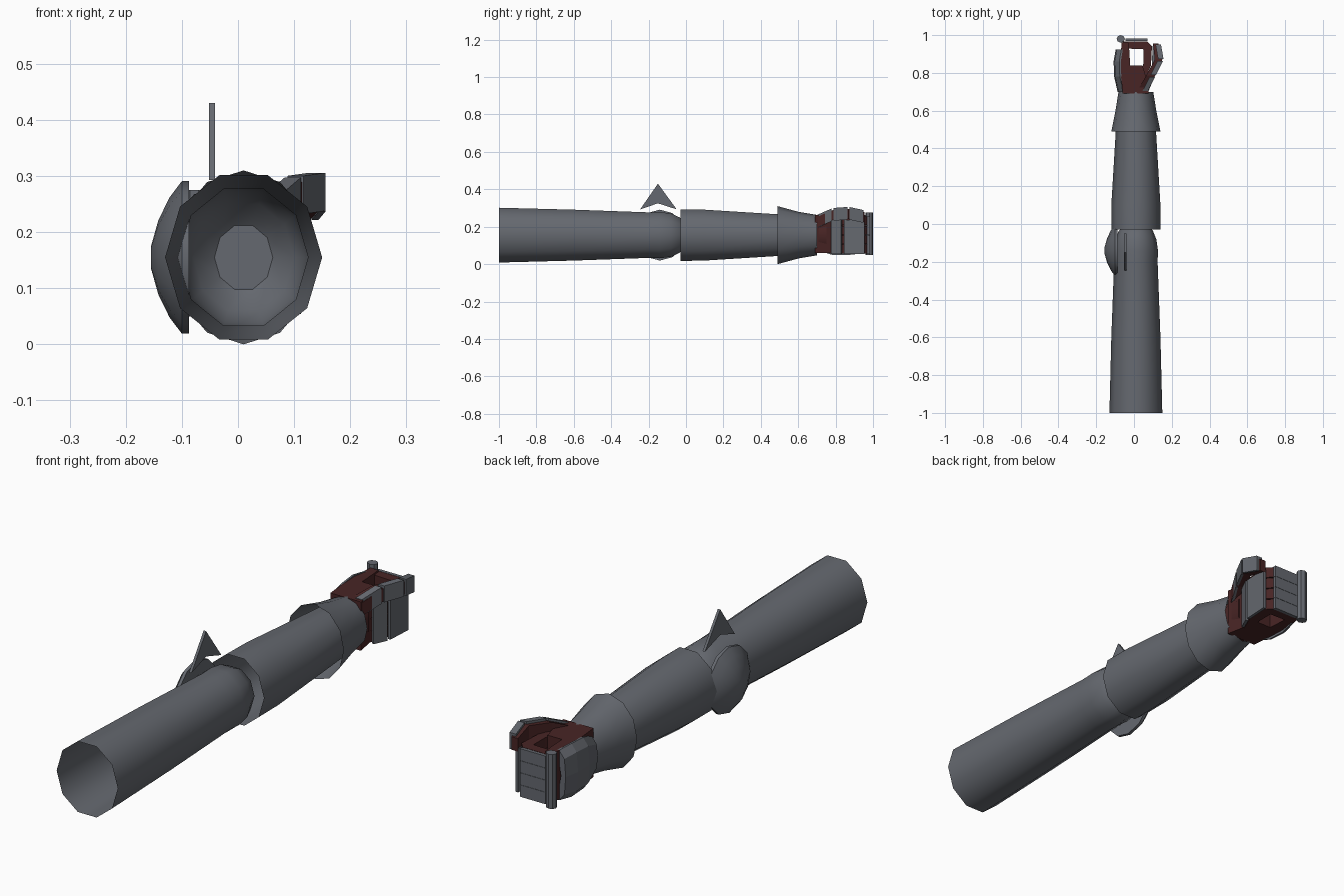
import bpy, bmesh, math
from mathutils import Vector

cube = bpy.data.objects.get("Cube")
if cube:
    bpy.data.objects.remove(cube)


def material(name, rgb):
    m = bpy.data.materials.new(name)
    m.use_nodes = True
    m.diffuse_color = (*rgb, 1)
    for node in m.node_tree.nodes:
        if node.type == 'BSDF_PRINCIPLED':
            node.inputs["Base Color"].default_value = (*rgb, 1)
            node.inputs["Roughness"].default_value = 0.7
    return m


GREY = material("steel grey", (0.13, 0.14, 0.16))
RED = material("dark red glove", (0.065, 0.018, 0.018))
CX, CZ = 0.01, 0.155


def finish(name, bm, mat, smooth=0):
    bmesh.ops.recalc_face_normals(bm, faces=bm.faces)
    mesh = bpy.data.meshes.new(name)
    bm.to_mesh(mesh)
    bm.free()
    mesh.materials.append(mat)
    ob = bpy.data.objects.new(name, mesh)
    bpy.context.collection.objects.link(ob)
    if smooth:
        bpy.ops.object.select_all(action='DESELECT')
        ob.select_set(True)
        bpy.context.view_layer.objects.active = ob
        bpy.ops.object.shade_smooth_by_angle(angle=math.radians(smooth))
    return ob


def loft(name, rings, mat, caps=(False, False), smooth=0):
    """Skin a list of equally long point rings."""
    bm = bmesh.new()
    rows = [[bm.verts.new(p) for p in ring] for ring in rings]
    n = len(rows[0])
    for a, b in zip(rows, rows[1:]):
        for i in range(n):
            j = (i + 1) % n
            bm.faces.new((a[i], a[j], b[j], b[i]))
    for row, cap in zip((rows[0], rows[-1]), caps):
        if cap:
            bm.faces.new(row)
    return finish(name, bm, mat, smooth)


def tube(name, sides, stations, caps=(False, False), mat=GREY, phase=0):
    """Elliptical tube along y from (y, x radius, z radius) stations."""
    angles = [phase + math.tau * i / sides for i in range(sides)]
    rings = [[(CX + rx * math.cos(a), y, CZ + rz * math.sin(a)) for a in angles]
             for y, rx, rz in stations]
    return loft(name, rings, mat, caps, 40)


def prism(name, outline, z0, z1, mat):
    """Extrude an (x, y) outline upward."""
    return loft(name, [[(x, y, z) for x, y in outline] for z in (z0, z1)],
                mat, (True, True))


def plate(name, path, z0, z1, thick, mat=GREY):
    """Upright bent sheet following an (x, y) path, thickened to its left."""
    pts = [Vector(p) for p in path]
    outer = []
    for i, p in enumerate(pts):
        d = (pts[min(i + 1, len(pts) - 1)] - pts[max(i - 1, 0)]).normalized()
        outer.append(p + Vector((-d.y, d.x)) * thick)
    return prism(name, pts + outer[::-1], z0, z1, mat)


# Arm: upper sleeve with rounded elbow end, forearm sleeve, flared cuff
tube("upper_arm", 10, [(-1, .14, .154), (-.6, .13, .143), (-.2, .115, .128),
                       (-.14, .117, .13), (-.08, .108, .122),
                       (-.035, .09, .1), (0, .052, .06)], (False, True))
tube("forearm", 10, [(-.03, .13, .145), (.1, .13, .143), (.6, .1, .11)])
tube("wrist_cuff", 12, [(.49, .13, .155), (.6, .108, .125), (.7, .092, .108)])

# Elbow guard: domed disc on the outer side, with a flat back
rings = [[(x, -.14 + r * math.cos(math.tau * i / 12),
           CZ + r * math.sin(math.tau * i / 12)) for i in range(12)]
         for x, r in [(-.087, .136), (-.1, .136), (-.122, .107), (-.142, .066), (-.155, .02)]]
loft("elbow_guard", rings, GREY, (True, True), 40)

# Elbow fin: notched triangular blade
fin = [(-.245, .293), (-.15, .43), (-.05, .293), (-.15, .325)]
loft("elbow_fin", [[(x, y, z) for y, z in fin] for x in (-.052, -.041)],
     GREY, (True, True))

# Glove: wrist, palm slab and heel leave a hollow inside the fist
tube("glove_wrist", 8, [(.62, .07, .09), (.7, .072, .095), (.75, .07, .098)],
     (True, True), RED, math.pi / 8)
prism("glove_palm", [(-.06, .69), (.08, .69), (.06, .79), (.045, .84),
                     (-.02, .84), (-.025, .92), (-.03, .96), (-.065, .96),
                     (-.075, .85)], .06, .262, RED)

# Four curled fingers, each with a knuckle-side and two palm-side plates
ROW = .05
for i in range(4):
    lo = .058 + i * ROW
    hi = lo + ROW - .004
    prism(f"finger_{i + 1}", [(-.065, .93), (-.06, .967), (.07, .967), (.095, .94),
                              (.09, .84), (.06, .77), (.035, .79), (.05, .85),
                              (.05, .925)], lo, hi, RED)
    plate(f"finger_front_plate_{i + 1}", [(.072, .969), (-.045, .969)][::-1],
          lo - .003, hi, .014)
    if i < 3:
        plate(f"finger_middle_plate_{i + 1}", [(.1, .955), (.094, .845)],
              lo - .004, hi, .012)
        plate(f"finger_tip_plate_{i + 1}", [(.092, .835), (.067, .78)],
              lo - .004, hi, .012)
plate("finger_middle_plate_4", [(.1, .955), (.094, .845)], .204, .235, .012)
plate("finger_tip_plate_4", [(.092, .835), (.067, .78)], .204, .245, .012)

# Knuckle bar across the front corner of the fist
bar = [(-.07 + .022 * math.cos(t), .98 + .02 * math.sin(t))
       for t in (math.tau * k / 8 for k in range(8))]
prism("knuckle_bar", bar, .05, .275, GREY)

# Back-of-hand guard: three-panel curved shell
shell = []
for y, x, z0, z1 in [(.7, -.075, .075, .235), (.78, -.093, .05, .262),
                     (.86, -.096, .048, .268), (.925, -.085, .055, .262)]:
    mid = (z0 + z1) / 2
    shell.append([(x + .018, y, z0), (x - .006, y, z0 + .03), (x - .012, y, mid),
                  (x - .006, y, z1 - .03), (x + .018, y, z1), (x + .026, y, z1),
                  (x + .01, y, mid), (x + .026, y, z0)])
loft("hand_back_guard", shell, GREY, (True, True))

# Thumb: bent red limb under three armour segments
THUMB = [(.045, .70, .225), (.088, .785, .262), (.13, .87, .268), (.115, .955, .25)]


def limb_ring(p, w, h, shift=(0, 0)):
    x, y, z = p[0] + shift[0], p[1], p[2] + shift[1]
    return [(x - w, y, z - h), (x + w, y, z - h), (x + w, y, z + h), (x - w, y, z + h)]


loft("thumb", [limb_ring(p, w, .027) for p, w in zip(THUMB, (.03, .024, .02, .014))],
     RED, (True, True))
for k, (a, b) in enumerate(zip(THUMB, THUMB[1:])):
    a, b = Vector(a), Vector(b)
    ends = [a.lerp(b, .05), a.lerp(b, .93)]
    # outer side plate and the cap along the top edge of each segment
    loft(f"thumb_side_plate_{k + 1}",
         [limb_ring(p, .006, .034, (.021, .004)) for p in ends], GREY, (True, True))
    loft(f"thumb_top_plate_{k + 1}",
         [limb_ring(p, .012, .005, (.01, .033)) for p in ends], GREY, (True, True))
